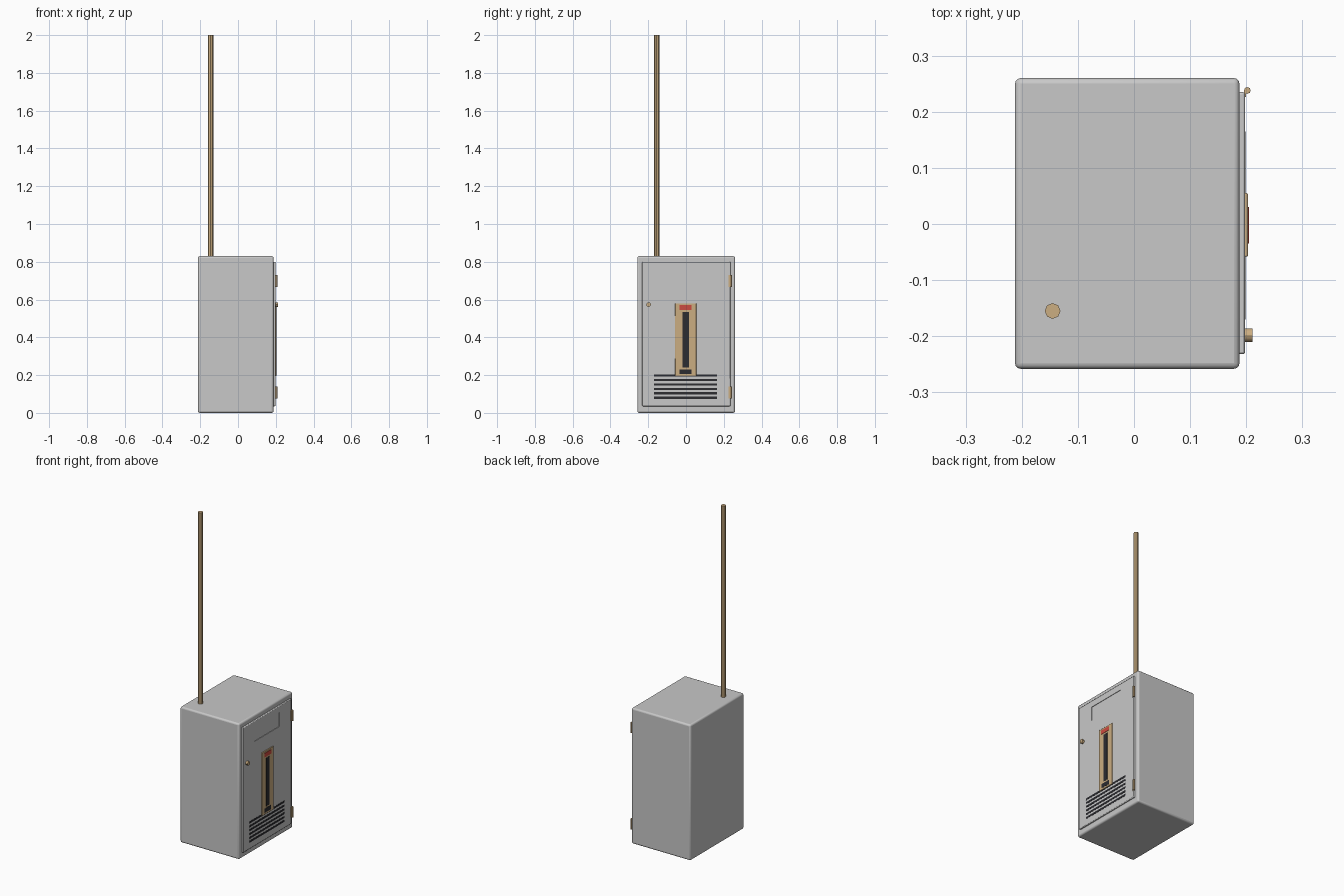
import bpy
import math

cube = bpy.data.objects.get("Cube")
if cube:
    bpy.data.objects.remove(cube, do_unlink=True)


def material(name, rgb):
    m = bpy.data.materials.new(name)
    m.use_nodes = True
    m.diffuse_color = (*rgb, 1)
    m.node_tree.nodes["Principled BSDF"].inputs["Base Color"].default_value = (*rgb, 1)
    return m


GREY = material("light grey paint", (0.58, 0.58, 0.58))
BRASS = material("tan brass", (0.60, 0.42, 0.22))
BLACK = material("black", (0.025, 0.025, 0.03))
RED = material("red", (0.60, 0.07, 0.05))


def box(name, xs, ys, zs, mat, bevel=0, segments=2):
    """Box spanning the given (min, max) ranges, with optional rounded edges."""
    spans = (xs, ys, zs)
    bpy.ops.mesh.primitive_cube_add(size=1, location=[(a + b) / 2 for a, b in spans])
    o = bpy.context.object
    o.name = name
    o.scale = [b - a for a, b in spans]
    bpy.ops.object.transform_apply(location=False, rotation=False, scale=True)
    o.data.materials.append(mat)
    if bevel:
        mod = o.modifiers.new("rounded edges", "BEVEL")
        mod.width = bevel
        mod.segments = segments
        bpy.ops.object.shade_smooth_by_angle(angle=math.radians(50))
    return o


def rod(name, radius, length, centre, mat, sides=8, along_x=False):
    """Upright cylinder, or one lying along x."""
    bpy.ops.mesh.primitive_cylinder_add(
        vertices=sides, radius=radius, depth=length, location=centre,
        rotation=(0, math.pi / 2 if along_x else 0, 0))
    o = bpy.context.object
    o.name = name
    o.data.materials.append(mat)
    bpy.ops.object.shade_smooth_by_angle(angle=math.radians(30))
    return o


# Cabinet and mast
box("cabinet_body", (-0.212, 0.188), (-0.258, 0.26), (0, 0.83), GREY, 0.01, 3)
rod("mast", 0.014, 1.18, (-0.145, -0.155, 1.41), BRASS)

# Door with a shallow recessed label panel
door = box("door", (0.185, 0.198), (-0.232, 0.235), (0.035, 0.80), GREY, 0.004)
cutter = box("label_recess_cutter", (0.195, 0.21), (-0.125, 0.12), (0.675, 0.76), GREY)
cutter.hide_render = True
cutter.hide_set(True)
cut = door.modifiers.new("label recess", "BOOLEAN")
cut.object = cutter
cut.operation = "DIFFERENCE"
cut.solver = "EXACT"

# Ventilation slots
for i in range(6):
    z = 0.08 + i * 0.0235
    box(f"vent_slot_{i + 1}", (0.196, 0.199), (-0.17, 0.165), (z - 0.006, z + 0.006), BLACK)

# Gauge plate with its slot, red indicator and lower window
box("gauge_plate", (0.196, 0.203), (-0.058, 0.055), (0.195, 0.58), BRASS, 0.002)
box("gauge_slot", (0.20, 0.204), (-0.018, 0.015), (0.24, 0.535), BLACK)
box("red_indicator", (0.20, 0.205), (-0.035, 0.03), (0.545, 0.57), RED)
box("lower_window", (0.20, 0.204), (-0.035, 0.03), (0.205, 0.231), BLACK)

# Door knob
rod("door_knob", 0.012, 0.016, (0.203, -0.198, 0.573), BRASS, 12, True)

# Hinges: a pin with a leaf behind it
for label, z in (("lower", 0.108), ("upper", 0.698)):
    rod(f"{label}_hinge_pin", 0.006, 0.064, (0.202, 0.238, z), BRASS)
    box(f"{label}_hinge_leaf", (0.196, 0.2), (0.226, 0.238), (z - 0.032, z + 0.032), BRASS)
